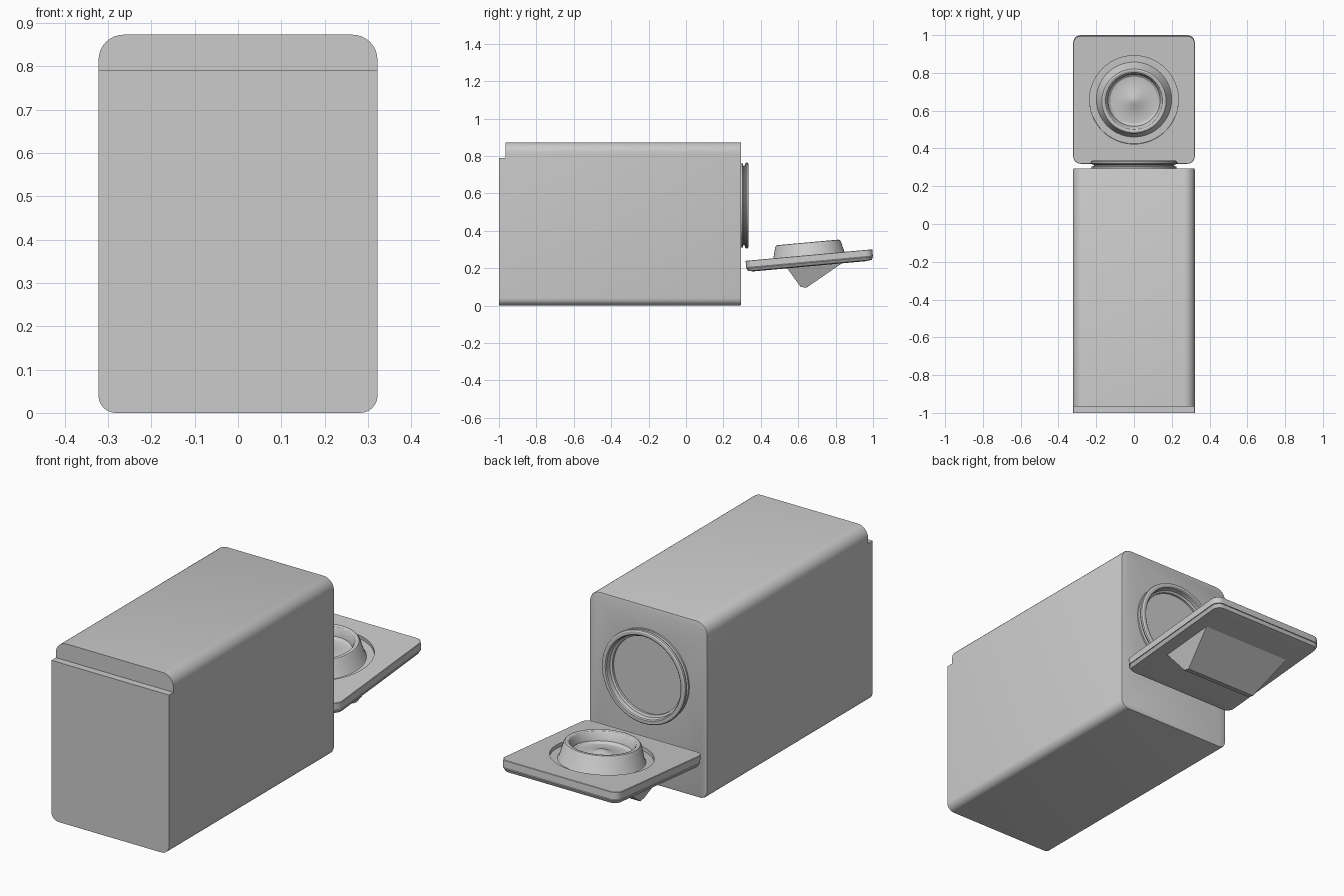
import bpy, bmesh
from math import sin, cos, pi, radians
from mathutils import Matrix, Vector

cube = bpy.data.objects.get("Cube")
if cube:
    bpy.data.objects.remove(cube)

gray = bpy.data.materials.new("light gray")
gray.use_nodes = True
gray.diffuse_color = (0.6, 0.6, 0.6, 1)
gray.node_tree.nodes["Principled BSDF"].inputs["Base Color"].default_value = (0.6, 0.6, 0.6, 1)


def finish(name, bm, matrix):
    """Turn a bmesh into a named object, smooth except at sharp edges."""
    bmesh.ops.recalc_face_normals(bm, faces=bm.faces)
    mesh = bpy.data.meshes.new(name)
    bm.to_mesh(mesh)
    bm.free()
    mesh.transform(matrix)
    mesh.materials.append(gray)
    mesh.shade_smooth()
    mesh.set_sharp_from_angle(angle=radians(30))
    obj = bpy.data.objects.new(name, mesh)
    bpy.context.collection.objects.link(obj)
    return obj


def loft(name, rings, matrix):
    """Skin closed rings of points into a capped solid."""
    bm = bmesh.new()
    loops = [[bm.verts.new(p) for p in ring] for ring in rings]
    n = len(loops[0])
    for a, b in zip(loops, loops[1:]):
        for i in range(n):
            j = (i + 1) % n
            bm.faces.new((a[i], a[j], b[j], b[i]))
    bm.faces.new(loops[0])
    bm.faces.new(loops[-1])
    return finish(name, bm, matrix)


def rounded(hw, hh, low, high, depth, steps=8):
    """Rounded rectangle with separate radii for the low and high corners."""
    points = []
    corners = ((1, 1, high), (-1, 1, high), (-1, -1, low), (1, -1, low))
    for k, (sx, sy, r) in enumerate(corners):
        for i in range(steps + 1):
            a = (k + i / steps) * pi / 2
            points.append((sx * (hw - r) + r * cos(a), sy * (hh - r) + r * sin(a), depth))
    return points


def lathe(name, profile, matrix, n=64):
    """Spin a (radius, height) profile around the local z axis."""
    bm = bmesh.new()
    verts = [bm.verts.new((r, 0, z)) for r, z in profile]
    edges = [bm.edges.new(pair) for pair in zip(verts, verts[1:])]
    bmesh.ops.spin(bm, geom=verts + edges, axis=(0, 0, 1), cent=(0, 0, 0),
                   angle=2 * pi, steps=n, use_duplicate=False)
    bmesh.ops.remove_doubles(bm, verts=bm.verts, dist=0.0002)
    return finish(name, bm, matrix)


def cut_round(obj, radius, bottom, top, matrix):
    """Bore a round hole into an object."""
    cutter = lathe("hole_cutter", [(0, bottom), (radius, bottom), (radius, top), (0, top)], matrix)
    cutter.hide_render = True
    mod = obj.modifiers.new("hole", "BOOLEAN")
    mod.operation = "DIFFERENCE"
    mod.solver = "EXACT"
    mod.object = cutter
    graph = bpy.context.evaluated_depsgraph_get()
    mesh = bpy.data.meshes.new_from_object(obj.evaluated_get(graph))
    obj.modifiers.clear()
    obj.data = mesh
    mesh.shade_smooth()
    mesh.set_sharp_from_angle(angle=radians(30))
    bpy.data.objects.remove(cutter)


# Frames: "upright" maps local (x, y, depth) to (x, z, y)
swap = Matrix(((1, 0, 0, 0), (0, 0, 1, 0), (0, 1, 0, 0), (0, 0, 0, 1)))
BACK = 0.295

# Main housing with slightly softened rear edge
housing = loft("housing", [
    rounded(0.322, 0.4365, 0.04, 0.058, -0.965),
    rounded(0.322, 0.4365, 0.04, 0.058, BACK - 0.008),
    rounded(0.32, 0.4345, 0.038, 0.056, BACK - 0.002),
    rounded(0.314, 0.4285, 0.032, 0.05, BACK),
], Matrix.Translation((0, 0, 0.4365)) @ swap)

# Front panel, stopping short of the top
loft("front_panel", [
    rounded(0.322, 0.395, 0.04, 0.001, -1.0),
    rounded(0.322, 0.395, 0.04, 0.001, -0.964),
], Matrix.Translation((0, 0, 0.395)) @ swap)

# Round opening, rim and chamber
port = Matrix.Translation((0, BACK, 0.535)) @ swap
cut_round(housing, 0.208, -0.32, 0.05, port)
lathe("port_rim_and_chamber", [
    (0.208, -0.01), (0.225, 0.0), (0.225, 0.008), (0.212, 0.012), (0.212, 0.018),
    (0.226, 0.022), (0.23, 0.028), (0.228, 0.036), (0.222, 0.04), (0.208, 0.04),
    (0.203, 0.036), (0.2, 0.015), (0.19, 0.01), (0.185, -0.1), (0.172, -0.1),
    (0.172, -0.108), (0.178, -0.108), (0.17, -0.23), (0.15, -0.25), (0, -0.25),
], port)

# Splined drive shaft inside the chamber
teeth = 12


def spline_ring(scale, depth):
    ring = []
    for i in range(teeth * 4):
        r = (0.042 if i % 4 < 2 else 0.034) * scale
        a = 2 * pi * i / (teeth * 4)
        ring.append((r * cos(a), r * sin(a), depth))
    return ring


loft("drive_shaft", [spline_ring(1, -0.25), spline_ring(1, -0.12), spline_ring(0.8, -0.11)], port)
lathe("shaft_tip", [(0.022, -0.115), (0.022, -0.1), (0.015, -0.095), (0, -0.095)], port, 24)

# Open lid: upper plate with a round recess, and a chamfered lower plate
lid = Matrix.Translation((0, 0.66, 0.24)) @ Matrix.Rotation(radians(5.2), 4, "X")
plate = loft("lid_upper_plate", [
    rounded(0.322, 0.34, 0.04, 0.04, -0.006),
    rounded(0.322, 0.34, 0.04, 0.04, 0.028),
    rounded(0.32, 0.338, 0.038, 0.038, 0.03),
], lid)
cut_round(plate, 0.235, 0.012, 0.06, lid)
loft("lid_lower_plate", [
    rounded(0.28, 0.3, 0.03, 0.03, -0.03),
    rounded(0.312, 0.332, 0.035, 0.035, -0.026),
    rounded(0.322, 0.34, 0.04, 0.04, -0.01),
    rounded(0.317, 0.335, 0.036, 0.036, -0.005),
], lid)

# Dished plug on the inside of the lid
lathe("lid_plug", [
    (0.2, 0.011), (0.194, 0.018), (0.176, 0.088), (0.17, 0.096), (0.162, 0.098),
    (0.152, 0.095), (0.146, 0.088), (0.138, 0.052), (0.125, 0.042), (0.1, 0.04),
    (0.05, 0.048), (0.02, 0.06), (0, 0.064),
], lid)

# Wedge-shaped handle on the outside of the lid
handle = [[(-0.25, -0.125, -0.025), (0.25, -0.125, -0.025), (0.25, 0.18, -0.025), (-0.25, 0.18, -0.025)],
          [(-0.2, -0.06, -0.135), (0.2, -0.06, -0.135), (0.2, -0.03, -0.143), (-0.2, -0.03, -0.143)]]
loft("lid_handle", handle, lid)
